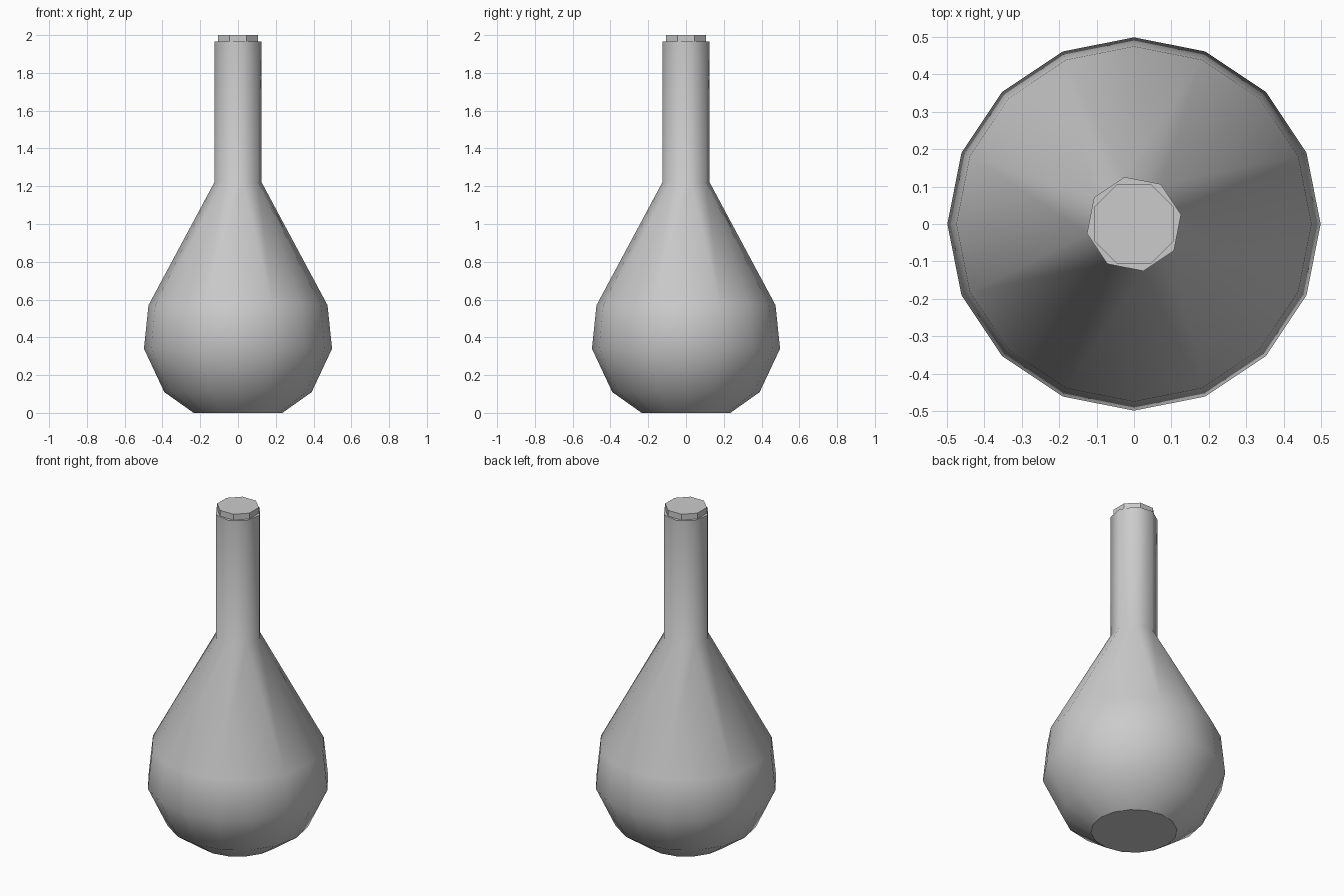
import bpy, bmesh
from math import sin, cos, pi

cube = bpy.data.objects.get("Cube")
if cube:
    bpy.data.objects.remove(cube, do_unlink=True)

# One plain grey for everything
grey = bpy.data.materials.new("light grey")
grey.use_nodes = True
colour = (0.6, 0.6, 0.6, 1)
grey.diffuse_color = colour
grey.node_tree.nodes["Principled BSDF"].inputs["Base Color"].default_value = colour


def ring(bm, radius, z, sides, turn=0.0):
    """Regular ring of vertices, turned by an angle in radians."""
    angles = [turn + 2 * pi * i / sides for i in range(sides)]
    return [bm.verts.new((radius * cos(a), radius * sin(a), z)) for a in angles]


def bridge(bm, low, high):
    """Quads between two rings of equal count."""
    n = len(low)
    for i in range(n):
        j = (i + 1) % n
        bm.faces.new((low[i], low[j], high[j], high[i])).smooth = True


def finish(bm, name):
    mesh = bpy.data.meshes.new(name)
    bm.normal_update()
    bm.to_mesh(mesh)
    bm.free()
    mesh.materials.append(grey)
    obj = bpy.data.objects.new(name, mesh)
    bpy.context.collection.objects.link(obj)
    return obj


def end_cap(bm, loop):
    """Flat end face with a sharp rim."""
    face = bm.faces.new(loop)
    for edge in face.edges:
        edge.smooth = False


# Flask: sixteen-sided bulb, tapering into an eight-sided neck
bm = bmesh.new()
bulb = [(0.235, 0), (0.39, 0.11), (0.498, 0.34), (0.474, 0.57)]
rings = [ring(bm, r, z, 16) for r, z in bulb]
for low, high in zip(rings, rings[1:]):
    bridge(bm, low, high)
end_cap(bm, rings[0][::-1])

neck_low = ring(bm, 0.128, 1.22, 8, pi / 16)
neck_top = ring(bm, 0.128, 1.965, 8, pi / 16)
shoulder = rings[-1]
for k in range(8):
    a, b, c = (shoulder[(2 * k + s) % 16] for s in range(3))
    here, after = neck_low[k], neck_low[(k + 1) % 8]
    bm.faces.new((a, b, here)).smooth = True
    bm.faces.new((b, c, after, here)).smooth = True
bridge(bm, neck_low, neck_top)
end_cap(bm, neck_top)
finish(bm, "flask_body")

# Stopper: faceted octagon on top of the neck
bm = bmesh.new()
low = ring(bm, 0.116, 1.96, 8, pi / 8)
high = ring(bm, 0.116, 2.0, 8, pi / 8)
bridge(bm, low, high)
end_cap(bm, low[::-1])
end_cap(bm, high)
for face in bm.faces:
    face.smooth = False
finish(bm, "stopper")
